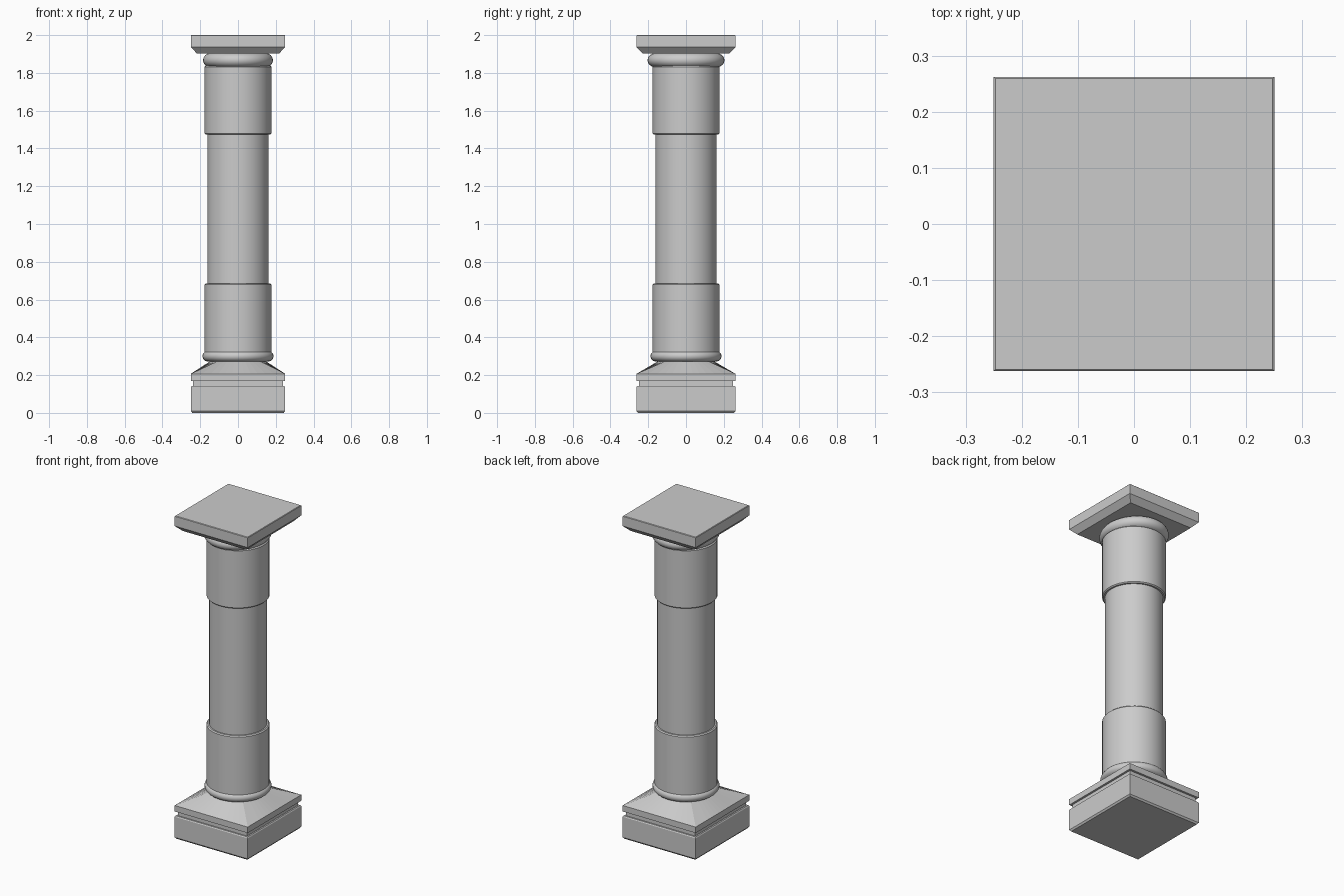
import bpy, bmesh, math

if "Cube" in bpy.data.objects:
    bpy.data.objects.remove(bpy.data.objects["Cube"])

HX, HY = 0.25, 0.262   # half widths of the square parts
SEG = 48


def finish(name, bm, smooth=False):
    bmesh.ops.recalc_face_normals(bm, faces=bm.faces[:])
    me = bpy.data.meshes.new(name)
    bm.to_mesh(me)
    bm.free()
    ob = bpy.data.objects.new(name, me)
    bpy.context.collection.objects.link(ob)
    if smooth:
        bpy.ops.object.select_all(action='DESELECT')
        bpy.context.view_layer.objects.active = ob
        ob.select_set(True)
        bpy.ops.object.shade_smooth_by_angle(angle=math.radians(35))
    return ob


def loft(name, rings, smooth=False):
    bm = bmesh.new()
    loops = [[bm.verts.new(p) for p in ring] for ring in rings]
    n = len(loops[0])
    for a, b in zip(loops, loops[1:]):
        for i in range(n):
            j = (i + 1) % n
            bm.faces.new((a[i], a[j], b[j], b[i]))
    bm.faces.new(loops[0][::-1])
    bm.faces.new(loops[-1])
    return finish(name, bm, smooth)


def rect(inset, z):
    x, y = HX - inset, HY - inset
    return [(-x, -y, z), (x, -y, z), (x, y, z), (-x, y, z)]


def circle(r, z, sy=1.0):
    return [(r * math.cos(2 * math.pi * i / SEG), r * sy * math.sin(2 * math.pi * i / SEG), z)
            for i in range(SEG)]


def square_ring(z):
    # rectangle sampled at the circle's angles, so corners meet the 45 degree points
    pts = []
    for x, y, _ in circle(1, 0):
        m = max(abs(x), abs(y))
        pts.append((x / m * HX, y / m * HY, z))
    return pts


def moulding(name, r, z0, z1, bulge, sy=1.0):
    # half-round ring around the column
    zc, h = (z0 + z1) / 2, (z1 - z0) / 2
    rings = []
    for k in range(13):
        a = -math.pi / 2 + math.pi * k / 12
        rings.append(circle(r - bulge + bulge * math.cos(a), zc + h * math.sin(a), sy))
    return loft(name, rings, True)


# square base: plinth, recessed groove, upper slab
loft("plinth", [rect(0.008, 0), rect(0, 0.01), rect(0, 0.137), rect(0.004, 0.143)])
loft("plinth_groove", [rect(0.013, 0.14), rect(0.013, 0.175)])
loft("base_slab", [rect(0, 0.17), rect(0, 0.203)])

# slope blending the square slab into the round column
loft("base_slope", [square_ring(0.203), square_ring(0.207), circle(0.142, 0.277)])

# rings at foot and head of the column
moulding("foot_ring", 0.188, 0.272, 0.328, 0.03)
moulding("head_ring", 0.185, 1.83, 1.905, 0.04, 1.1)

# column drums and thinner shaft
b = 0.006
for name, r, z0, z1 in (("lower_drum", 0.177, 0.31, 0.685),
                        ("shaft", 0.162, 0.67, 1.49),
                        ("upper_drum", 0.177, 1.473, 1.838)):
    loft(name, [circle(r - b, z0), circle(r, z0 + b), circle(r, z1 - b), circle(r - b, z1)], True)

# square capital with chamfered underside
loft("capital", [rect(0.032, 1.903), rect(0, 1.937), rect(0, 1.997), rect(0.003, 2.0)])
